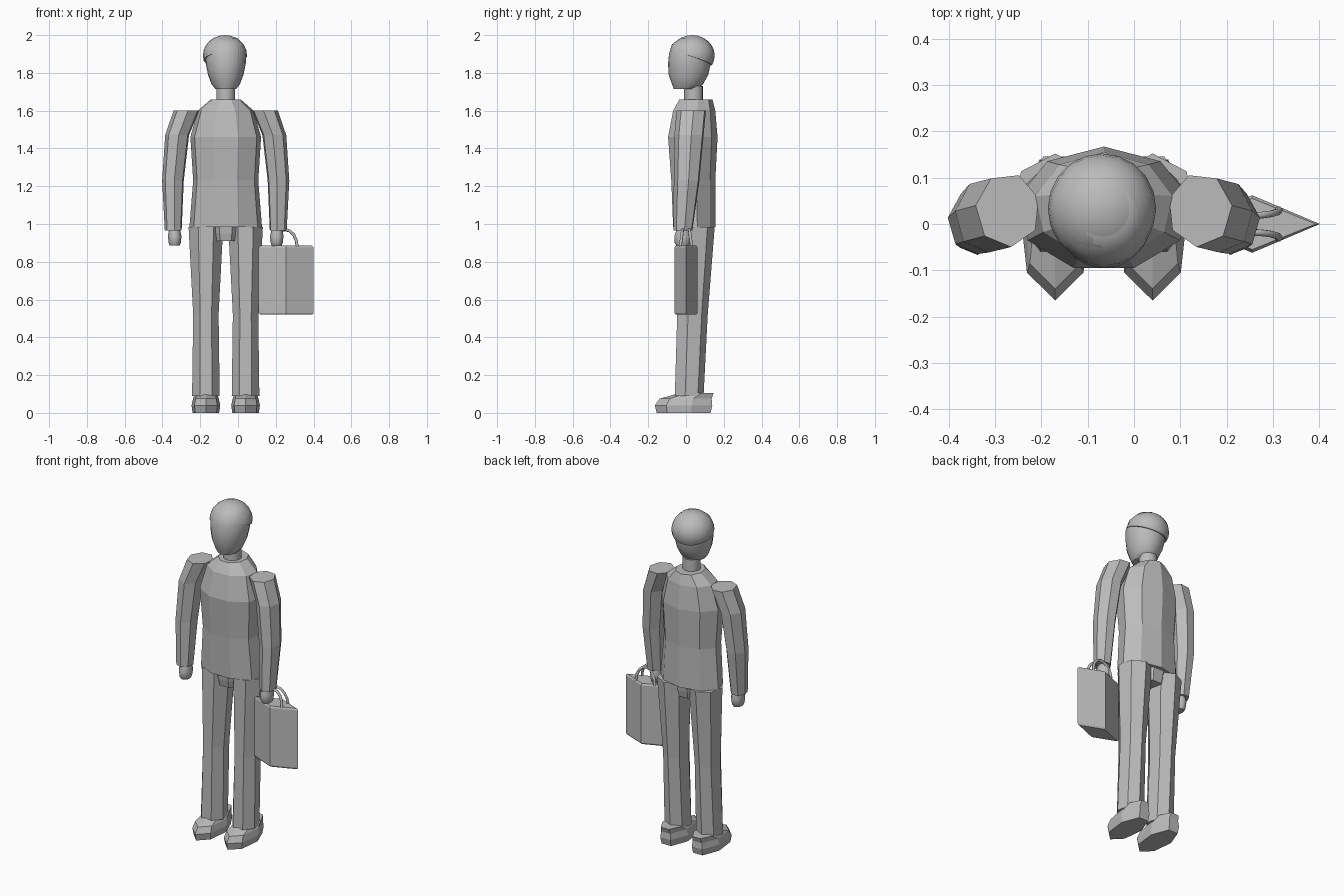
import bpy, bmesh, math
from mathutils import Vector

cube = bpy.data.objects.get("Cube")
if cube:
    bpy.data.objects.remove(cube, do_unlink=True)

MID = -0.065  # body centre line

grey = bpy.data.materials.new("plain grey")
grey.use_nodes = True
grey.diffuse_color = (0.5, 0.5, 0.5, 1)
grey.node_tree.nodes["Principled BSDF"].inputs["Base Color"].default_value = (0.5, 0.5, 0.5, 1)


def finish(name, bm, smooth=None):
    bmesh.ops.recalc_face_normals(bm, faces=bm.faces)
    me = bpy.data.meshes.new(name)
    bm.to_mesh(me)
    bm.free()
    ob = bpy.data.objects.new(name, me)
    bpy.context.collection.objects.link(ob)
    me.materials.append(grey)
    if smooth:
        bpy.ops.object.select_all(action="DESELECT")
        ob.select_set(True)
        bpy.context.view_layer.objects.active = ob
        bpy.ops.object.shade_smooth_by_angle(angle=math.radians(smooth))
    return ob


def loft(name, sides, rings, start=90, smooth=None):
    """Capped skin over elliptic rings given as (z, cx, cy, rx, ry)."""
    bm = bmesh.new()
    loops = []
    for z, cx, cy, rx, ry in rings:
        angles = [math.radians(start) + math.tau * i / sides for i in range(sides)]
        loops.append([bm.verts.new((cx + rx * math.cos(a), cy + ry * math.sin(a), z)) for a in angles])
    for a, b in zip(loops, loops[1:]):
        for i in range(sides):
            j = (i + 1) % sides
            bm.faces.new((a[i], a[j], b[j], b[i]))
    bm.faces.new(loops[0])
    bm.faces.new(loops[-1])
    return finish(name, bm, smooth)


# Torso, pelvis and neck
loft("torso", 9, [
    (0.985, MID, 0.04, 0.195, 0.115),
    (1.23, MID, 0.035, 0.175, 0.12),
    (1.46, MID, 0.032, 0.19, 0.135),
    (1.60, MID, 0.04, 0.15, 0.115),
    (1.66, MID, 0.05, 0.08, 0.09),
])
loft("pelvis", 8, [
    (0.91, MID, 0.04, 0.075, 0.085),
    (0.95, MID, 0.04, 0.085, 0.095),
    (0.99, MID, 0.04, 0.09, 0.10),
], start=22.5)
loft("neck", 16, [(1.64, MID, 0.04, 0.05, 0.05), (1.73, MID, 0.04, 0.05, 0.05)], smooth=40)

# Head
loft("head", 20, [
    (1.715, MID, 0.0, 0.055, 0.065),
    (1.74, MID, 0.008, 0.075, 0.082),
    (1.79, MID, 0.013, 0.094, 0.105),
    (1.85, MID, 0.018, 0.106, 0.113),
    (1.90, MID, 0.022, 0.108, 0.112),
    (1.95, MID, 0.025, 0.095, 0.10),
    (1.985, MID, 0.03, 0.06, 0.06),
], smooth=50)

# Hair: an egg shape cut by a plane sloping down to the nape
bm = bmesh.new()
bmesh.ops.create_uvsphere(bm, u_segments=20, v_segments=12, radius=1)
for v in bm.verts:
    v.co = Vector((MID - 0.004 + 0.117 * v.co.x, 0.033 + 0.119 * v.co.y, 1.892 + 0.108 * v.co.z))
cut = bmesh.ops.bisect_plane(bm, geom=bm.verts[:] + bm.edges[:] + bm.faces[:],
                             plane_co=(MID, 0.05, 1.87), plane_no=(-0.1, 0.33, 1), clear_inner=True)
bmesh.ops.holes_fill(bm, edges=[e for e in bm.edges if e.is_boundary])
finish("hair", bm, 45)

# Limbs, one set per side
for side, s in (("left", 1), ("right", -1)):
    leg_x = MID + s * 0.105
    loft(side + "_trouser_leg", 7, [
        (0.09, leg_x, 0.013, 0.075, 0.08),
        (0.52, leg_x, 0.03, 0.069, 0.085),
        (0.985, leg_x, 0.05, 0.094, 0.102),
    ])
    loft(side + "_shoe", 7, [
        (0.0, leg_x, -0.005, 0.072, 0.15),
        (0.04, leg_x, -0.005, 0.078, 0.16),
        (0.075, leg_x, 0.005, 0.07, 0.145),
        (0.105, leg_x, 0.06, 0.06, 0.095),
    ], start=-90)
    loft(side + "_sleeve", 7, [
        (0.965, MID + s * 0.277, -0.015, 0.046, 0.052),
        (1.23, MID + s * 0.278, 0.005, 0.059, 0.07),
        (1.47, MID + s * 0.256, 0.018, 0.065, 0.08),
        (1.60, MID + s * 0.207, 0.03, 0.07, 0.08),
    ], start=90 + s * 20)
    loft(side + "_hand", 12, [
        (0.885, MID + s * 0.27, -0.018, 0.026, 0.032),
        (0.90, MID + s * 0.27, -0.018, 0.032, 0.042),
        (0.935, MID + s * 0.27, -0.016, 0.036, 0.046),
        (0.98, MID + s * 0.272, -0.015, 0.027, 0.032),
    ], smooth=50)

# Briefcase with a diamond footprint and slightly softened rims
loft("briefcase", 4, [
    (0.52, 0.255, 0, 0.137, 0.055),
    (0.53, 0.255, 0, 0.146, 0.062),
    (0.875, 0.255, 0, 0.146, 0.062),
    (0.885, 0.255, 0, 0.137, 0.055),
], start=0)

# Twin arched handles leaning together
for label, s in (("front", -1), ("back", 1)):
    curve = bpy.data.curves.new(label + "_handle", "CURVE")
    curve.dimensions = "3D"
    curve.bevel_depth = 0.008
    curve.bevel_resolution = 1
    spline = curve.splines.new("POLY")
    spline.points.add(8)
    for i, p in enumerate(spline.points):
        a = math.pi * i / 8
        p.co = (0.25 + 0.063 * math.cos(a), s * (0.03 - 0.012 * math.sin(a)), 0.88 + 0.09 * math.sin(a), 1)
    ob = bpy.data.objects.new(label + "_handle", curve)
    bpy.context.collection.objects.link(ob)
    curve.materials.append(grey)
